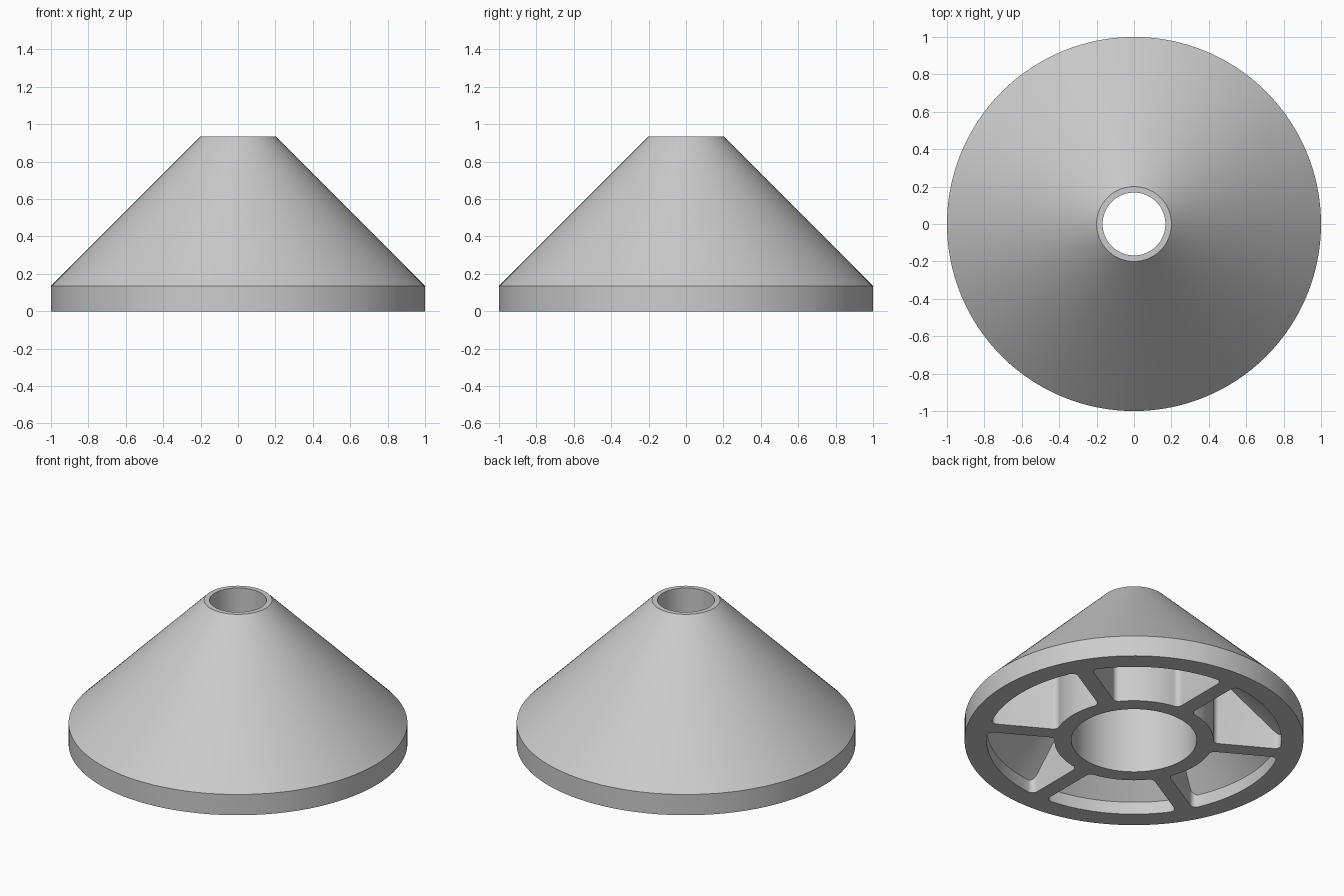
import bpy, bmesh
from math import sin, cos, asin, pi, radians, sqrt

old = bpy.data.objects.get("Cube")
if old:
    bpy.data.objects.remove(old)

SEGMENTS = 128
RADIUS, TOP_RADIUS, RIM_HEIGHT = 1.0, 0.2, 0.135
HEIGHT = RIM_HEIGHT + RADIUS - TOP_RADIUS      # 45 degree cone
WALL, SPOKE, FILLET = 0.13, 0.1, 0.035
HUB_IN, HUB_OUT, NECK, SHELF = 0.37, 0.47, 0.168, 0.47
RIM_IN = RADIUS - WALL
CEILING = RADIUS + RIM_HEIGHT - WALL * sqrt(2)  # r + z along the inner cone
SPOKES = 6


def make_object(name, bm):
    bmesh.ops.recalc_face_normals(bm, faces=bm.faces)
    mesh = bpy.data.meshes.new(name)
    bm.to_mesh(mesh)
    bm.free()
    obj = bpy.data.objects.new(name, mesh)
    bpy.context.scene.collection.objects.link(obj)
    return obj


def revolve(name, profile):
    """Turn a closed (radius, height) profile around z."""
    bm = bmesh.new()
    rings = []
    for i in range(SEGMENTS):
        a = 2 * pi * i / SEGMENTS
        rings.append([bm.verts.new((r * cos(a), r * sin(a), z)) for r, z in profile])
    n = len(profile)
    for i in range(SEGMENTS):
        here, there = rings[i], rings[(i + 1) % SEGMENTS]
        for j in range(n):
            k = (j + 1) % n
            bm.faces.new((here[j], there[j], there[k], here[k]))
    return make_object(name, bm)


def arc(cx, cy, r, start, end, steps):
    return [(cx + r * cos(start + (end - start) * i / steps),
             cy + r * sin(start + (end - start) * i / steps)) for i in range(steps + 1)]


def pocket_outline():
    """Ring sector between two straight spokes, with rounded corners."""
    offset = SPOKE / 2 + FILLET
    r_in, r_out = HUB_OUT + FILLET, RIM_IN - FILLET
    a_in, a_out = asin(offset / r_in), asin(offset / r_out)
    middle = pi / SPOKES
    half = arc(0, 0, HUB_OUT, middle, a_in, 8)
    half += arc(r_in * cos(a_in), offset, FILLET, pi + a_in, 1.5 * pi, 6)[1:]
    half += arc(r_out * cos(a_out), offset, FILLET, 1.5 * pi, 2 * pi + a_out, 6)
    half += arc(0, 0, RIM_IN, a_out, middle, 10)[1:]
    c, s = cos(2 * middle), sin(2 * middle)
    mirrored = [(c * x + s * y, s * x - c * y) for x, y in half]
    return half + mirrored[-2:0:-1]


def apply_boolean(obj, cutter, operation):
    mod = obj.modifiers.new("cut", 'BOOLEAN')
    mod.operation, mod.object, mod.solver = operation, cutter, 'EXACT'
    cutter.hide_render = True
    bpy.context.view_layer.update()
    graph = bpy.context.evaluated_depsgraph_get()
    mesh = bpy.data.meshes.new_from_object(obj.evaluated_get(graph))
    obj.modifiers.clear()
    obj.data = mesh
    bpy.data.objects.remove(cutter)


# Cone with rim, wide bore up to a flat shelf, and narrow neck
body = revolve("cone_body", [
    (HUB_IN, 0), (RADIUS, 0), (RADIUS, RIM_HEIGHT), (TOP_RADIUS, HEIGHT),
    (NECK, HEIGHT), (NECK, SHELF), (HUB_IN, SHELF)])

# Six pockets between the spokes, one spoke along the front
bm = bmesh.new()
outline = pocket_outline()
for k in range(SPOKES):
    t = 2 * pi * (k + 0.5) / SPOKES
    base = [bm.verts.new((x * cos(t) - y * sin(t), x * sin(t) + y * cos(t), -0.1))
            for x, y in outline]
    top = [bm.verts.new((v.co.x, v.co.y, 0.8)) for v in base]
    bm.faces.new(base)
    bm.faces.new(top)
    for i in range(len(base)):
        j = (i + 1) % len(base)
        bm.faces.new((base[i], base[j], top[j], top[i]))
pockets = make_object("pocket_cutter", bm)

# Sloping pocket ceiling that follows the cone
slope = revolve("ceiling_cutter", [(0.3, -0.2), (CEILING + 0.2, -0.2), (0.3, CEILING - 0.3)])
apply_boolean(pockets, slope, 'INTERSECT')
apply_boolean(body, pockets, 'DIFFERENCE')

# Plain grey material
grey = bpy.data.materials.new("light_grey")
grey.use_nodes = True
colour = (0.6, 0.6, 0.6, 1)
grey.diffuse_color = colour
grey.node_tree.nodes["Principled BSDF"].inputs["Base Color"].default_value = colour
body.data.materials.clear()
body.data.materials.append(grey)

# Smooth shading with sharp edges
for o in bpy.context.selected_objects:
    o.select_set(False)
body.select_set(True)
bpy.context.view_layer.objects.active = body
bpy.ops.object.shade_smooth_by_angle(angle=radians(30))
